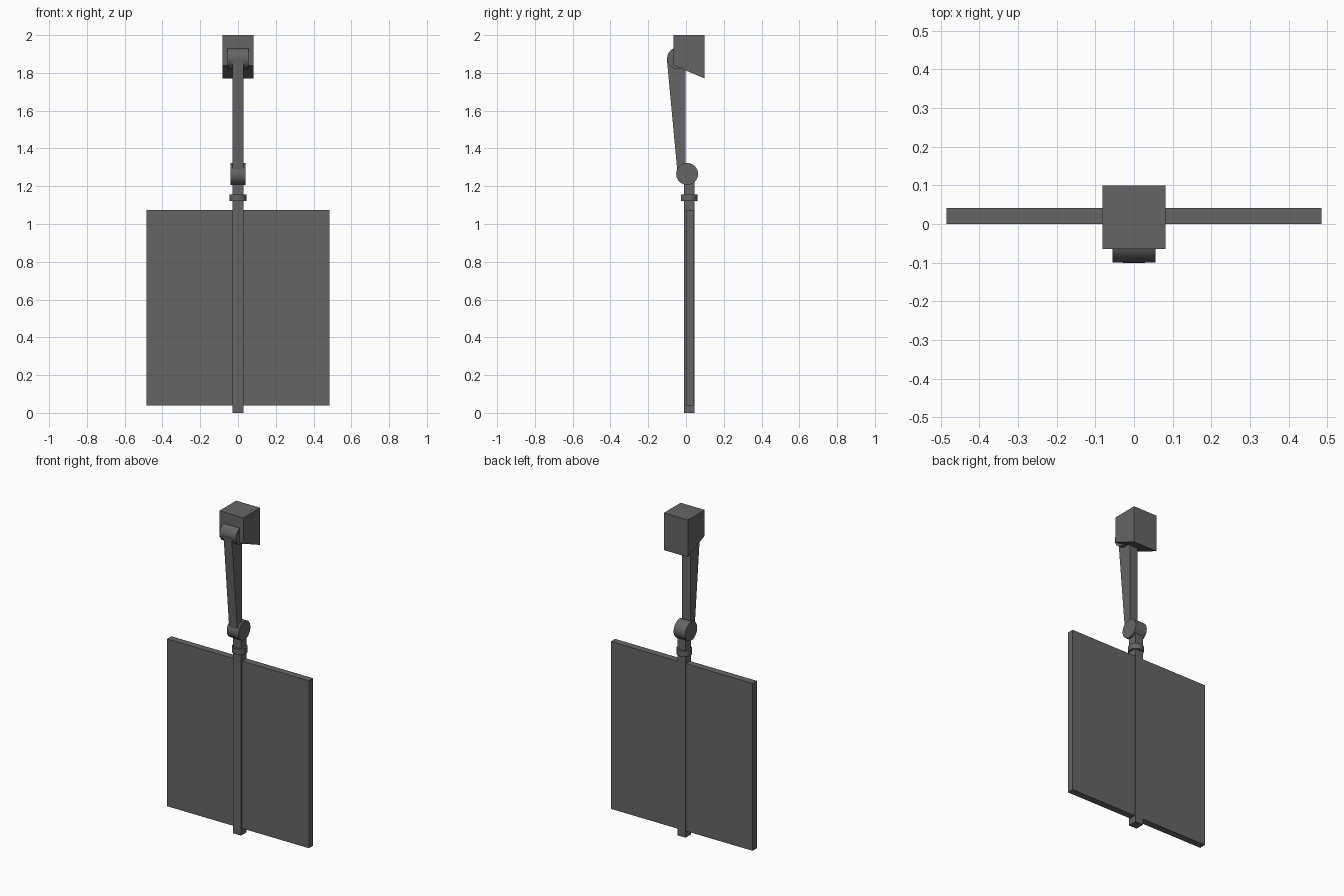
import bpy, bmesh, math

if "Cube" in bpy.data.objects:
    bpy.data.objects.remove(bpy.data.objects["Cube"])

grey = bpy.data.materials.new("dark_grey")
grey.diffuse_color = (0.13, 0.13, 0.13, 1)
grey.use_nodes = True
grey.node_tree.nodes["Principled BSDF"].inputs["Base Color"].default_value = grey.diffuse_color


def finish(name, bm, smooth=False):
    bmesh.ops.recalc_face_normals(bm, faces=bm.faces)
    me = bpy.data.meshes.new(name)
    bm.to_mesh(me)
    bm.free()
    me.materials.append(grey)
    ob = bpy.data.objects.new(name, me)
    bpy.context.collection.objects.link(ob)
    if smooth:
        bpy.ops.object.select_all(action='DESELECT')
        ob.select_set(True)
        bpy.context.view_layer.objects.active = ob
        bpy.ops.object.shade_smooth_by_angle(angle=math.radians(35))
    return ob


def side_prism(name, half_width, outline, smooth=False):
    """Extrude a (y, z) outline symmetrically along x."""
    bm = bmesh.new()
    face = bm.faces.new([bm.verts.new((-half_width, y, z)) for y, z in outline])
    ext = bmesh.ops.extrude_face_region(bm, geom=[face])
    moved = [v for v in ext["geom"] if isinstance(v, bmesh.types.BMVert)]
    bmesh.ops.translate(bm, verts=moved, vec=(2 * half_width, 0, 0))
    return finish(name, bm, smooth)


def rect(y0, y1, z0, z1):
    return [(y0, z0), (y1, z0), (y1, z1), (y0, z1)]


def circle(y, z, r, n=32):
    return [(y + r * math.cos(2 * math.pi * i / n),
             z + r * math.sin(2 * math.pi * i / n)) for i in range(n)]


# Flat panel and the square pole running through it
side_prism("panel", 0.485, rect(0.0, 0.042, 0.04, 1.075))
side_prism("pole", 0.028, rect(-0.011, 0.045, 0.0, 1.24))

# Round collar on the pole
bm = bmesh.new()
bmesh.ops.create_cone(bm, cap_ends=True, segments=32, radius1=0.044,
                      radius2=0.044, depth=0.034)
bmesh.ops.translate(bm, verts=bm.verts, vec=(0, 0.017, 1.138))
finish("collar", bm, True)

# Elbow joint, tapered arm and upper knuckle
side_prism("elbow_joint", 0.04, circle(0.006, 1.265, 0.058), True)
side_prism("arm", 0.028, [(-0.046, 1.28), (-0.003, 1.28), (-0.003, 1.85),
                          (-0.045, 1.88), (-0.101, 1.87)])
side_prism("upper_knuckle", 0.056, circle(-0.043, 1.877, 0.057), True)

# Mounting block with a sloping underside
side_prism("mounting_block", 0.082, [(-0.065, 1.84), (0.099, 1.77),
                                     (0.099, 2.0), (-0.065, 2.0)])
